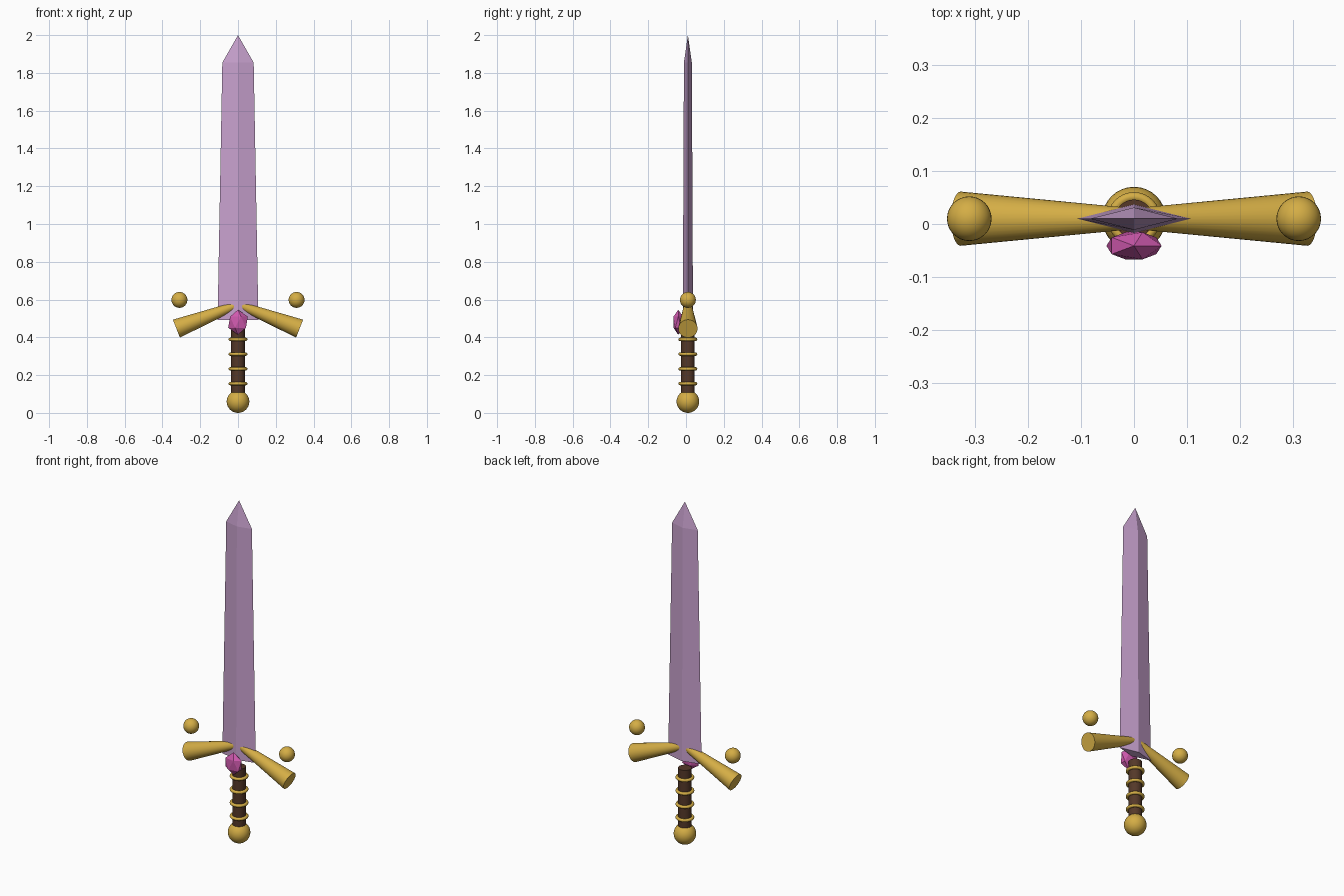
import bpy
import bmesh
from math import radians
from mathutils import Vector

cube = bpy.data.objects.get("Cube")
if cube:
    bpy.data.objects.remove(cube, do_unlink=True)

Y = 0.01  # centre plane of the sword


def make_material(name, rgb):
    mat = bpy.data.materials.new(name)
    mat.use_nodes = True
    mat.diffuse_color = (*rgb, 1)
    mat.node_tree.nodes["Principled BSDF"].inputs["Base Color"].default_value = (*rgb, 1)
    return mat


gold = make_material("gold", (0.66, 0.42, 0.06))
lilac = make_material("lilac", (0.58, 0.36, 0.62))
brown = make_material("dark brown", (0.09, 0.04, 0.022))
pink = make_material("pink", (0.62, 0.10, 0.42))


def finish(name, mat, smooth=True):
    obj = bpy.context.object
    obj.name = name
    obj.data.materials.append(mat)
    if smooth:
        bpy.ops.object.shade_smooth_by_angle(angle=radians(35))
    return obj


def ball(name, location, radius):
    bpy.ops.mesh.primitive_uv_sphere_add(segments=32, ring_count=16, radius=radius, location=location)
    return finish(name, gold)


def tapered_rod(name, mat, start, end, r_start, r_end):
    start, end = Vector(start), Vector(end)
    axis = end - start
    bpy.ops.mesh.primitive_cone_add(
        vertices=32, radius1=r_start, radius2=r_end, depth=axis.length,
        location=(start + end) / 2, rotation=axis.to_track_quat("Z", "Y").to_euler())
    return finish(name, mat)


# Blade: diamond sections (half width, half thickness, height) closing to a point
bm = bmesh.new()
rings = []
for w, t, z in ((0.108, 0.027, 0.493), (0.083, 0.021, 1.855)):
    rings.append([bm.verts.new((x, Y + y, z)) for x, y in ((w, 0), (0, t), (-w, 0), (0, -t))])
tip = bm.verts.new((0, Y, 2))
bm.faces.new(rings[0][::-1])
for i in range(4):
    j = (i + 1) % 4
    bm.faces.new((rings[0][i], rings[0][j], rings[1][j], rings[1][i]))
    bm.faces.new((rings[1][i], rings[1][j], tip))
mesh = bpy.data.meshes.new("blade")
bm.to_mesh(mesh)
bm.free()
mesh.materials.append(lilac)
blade = bpy.data.objects.new("blade", mesh)
bpy.context.collection.objects.link(blade)

# Drooping guard arms with floating balls above their ends
for side, s in (("left", 1), ("right", -1)):
    tapered_rod(side + "_guard_arm", gold, (s * 0.005, Y, 0.571), (s * 0.326, Y, 0.446), 0.02, 0.051)
    ball(side + "_guard_ball", (s * 0.31, Y, 0.598), 0.042)

# Grip, wire rings and pommel
tapered_rod("grip", brown, (0, Y, 0.07), (0, Y, 0.445), 0.036, 0.036)
for i in range(4):
    bpy.ops.mesh.primitive_torus_add(
        major_segments=32, minor_segments=12, major_radius=0.041, minor_radius=0.009,
        location=(0, Y, 0.155 + i * 0.078))
    finish(f"grip_ring_{i + 1}", gold)
ball("pommel", (0, Y, 0.06), 0.06)

# Faceted gem on the front of the guard
bpy.ops.mesh.primitive_ico_sphere_add(subdivisions=1, radius=1, location=(0, -0.041, 0.48))
gem = finish("gem", pink, smooth=False)
gem.scale = (0.058, 0.03, 0.066)
